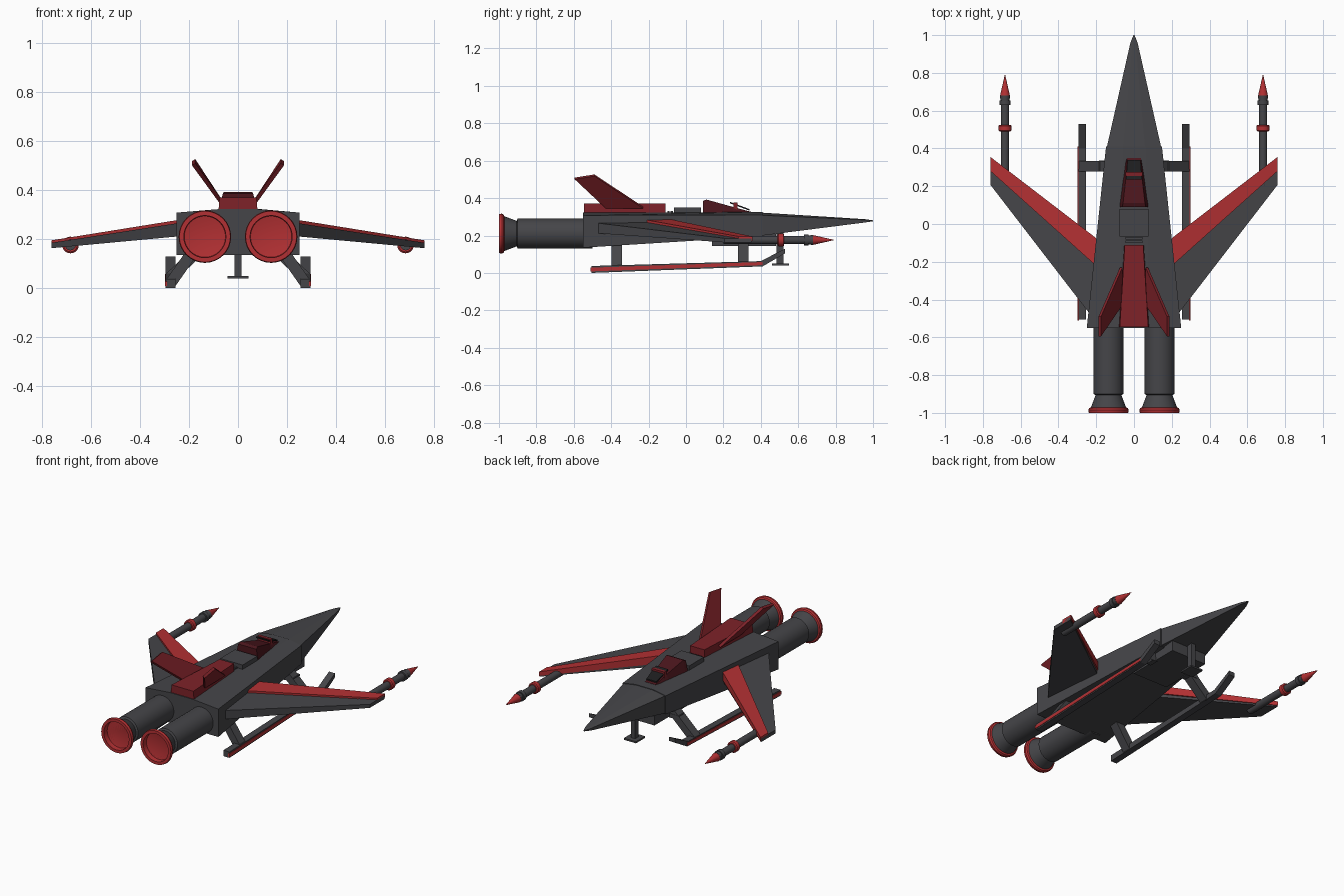
import bpy, bmesh, math
from mathutils import Vector

if "Cube" in bpy.data.objects:
    bpy.data.objects.remove(bpy.data.objects["Cube"])


def material(name, rgb):
    m = bpy.data.materials.new(name)
    m.diffuse_color = (*rgb, 1)
    m.use_nodes = True
    m.node_tree.nodes["Principled BSDF"].inputs["Base Color"].default_value = m.diffuse_color
    return m


DARK = material("dark_grey", (0.06, 0.06, 0.066))
RED = material("red", (0.45, 0.03, 0.033))
DEEP = material("deep_red", (0.21, 0.016, 0.022))
GLASS = material("dark_glass", (0.07, 0.008, 0.012))
BLACK = material("black", (0.012, 0.012, 0.013))


def loft(name, rings, mat, smooth=False):
    """Skin a list of equal-length point rings and cap both ends."""
    bm = bmesh.new()
    rows = [[bm.verts.new(p) for p in r] for r in rings]
    n = len(rows[0])
    for a, b in zip(rows, rows[1:]):
        for i in range(n):
            j = (i + 1) % n
            bm.faces.new((a[i], a[j], b[j], b[i]))
    bm.faces.new(rows[0])
    bm.faces.new(rows[-1][::-1])
    bmesh.ops.recalc_face_normals(bm, faces=bm.faces)
    me = bpy.data.meshes.new(name)
    bm.to_mesh(me)
    bm.free()
    if smooth:
        me.shade_smooth()
        me.set_sharp_from_angle(angle=math.radians(30))
    me.materials.append(mat)
    ob = bpy.data.objects.new(name, me)
    bpy.context.collection.objects.link(ob)
    return ob


def lathe(name, x, z, profile, mat, n=32):
    """Round part along y from (y, radius) pairs."""
    turn = [2 * math.pi * i / n for i in range(n)]
    rings = [[(x + r * math.cos(t), y, z + r * math.sin(t)) for t in turn]
             for y, r in profile]
    return loft(name, rings, mat, True)


def box(name, x0, x1, y0, y1, z0, z1, mat):
    return loft(name, [[(x, y0, z0), (x, y1, z0), (x, y1, z1), (x, y0, z1)]
                       for x in (x0, x1)], mat)


def slab(name, x0, x1, yz, mat):
    """Side profile extruded across x."""
    return loft(name, [[(x, y, z) for y, z in yz] for x in (x0, x1)], mat)


def section(y, w, ridge, z0, z1, z2):
    """Fuselage cross-section with chamfered top."""
    return [(-w, y, z0), (w, y, z0), (w, y, z1), (ridge, y, z2),
            (-ridge, y, z2), (-w, y, z1)]


# Fuselage and nose
loft("fuselage", [section(-0.55, 0.25, 0.08, 0.135, 0.308, 0.322),
                  section(0.41, 0.148, 0.06, 0.195, 0.31, 0.325)], DARK)
loft("nose_cone", [section(0.41, 0.143, 0.058, 0.2, 0.308, 0.322),
                   section(0.96, 0.019, 0.008, 0.27, 0.283, 0.287),
                   section(1.0, 0.003, 0.001, 0.276, 0.28, 0.281)], DARK)
box("belly_plate", -0.12, 0.12, 0.14, 0.48, 0.145, 0.21, DARK)

# Dorsal spine, cover and vents
loft("spine", [[(-w, y, 0.31), (w, y, 0.31), (w * 0.94, y, z), (-w * 0.94, y, z)]
               for y, w, z in ((-0.545, 0.08, 0.37), (-0.11, 0.052, 0.37))], DEEP)
box("rear_deck", -0.077, 0.077, -0.065, 0.08, 0.31, 0.35, DARK)
for i in range(2):
    box("deck_vent", -0.045, 0.045, -0.1 + i * 0.018, -0.088 + i * 0.018,
        0.31, 0.332, DARK)

# Canopy and windscreen
loft("canopy", [[(-w, y, 0.315), (w, y, 0.315), (t, y, z), (-t, y, z)]
                for y, w, t, z in ((0.09, 0.077, 0.062, 0.385),
                                   (0.11, 0.075, 0.058, 0.392),
                                   (0.25, 0.057, 0.042, 0.353),
                                   (0.35, 0.045, 0.036, 0.326))], GLASS)
loft("windscreen", [[(-w, y, z), (w, y, z), (w, y, z + 0.008), (-w, y, z + 0.008)]
                    for y, w, z in ((0.235, 0.042, 0.372),
                                    (0.34, 0.034, 0.333))], BLACK)
box("canopy_band", -0.044, 0.044, 0.255, 0.275, 0.34, 0.377, DEEP)

# Nose gear
box("nose_gear_strut", -0.015, 0.015, 0.485, 0.52, 0.045, 0.22, DARK)
box("nose_gear_foot", -0.042, 0.042, 0.46, 0.55, 0.04, 0.05, DARK)

for s in (-1, 1):
    # Engine with hollow exhaust and red rim
    ex, ez = s * 0.135, 0.21
    lathe("engine", ex, ez, [(-0.5, 0.08), (-0.9, 0.08), (-0.905, 0.068),
                             (-0.98, 0.096), (-0.98, 0.087), (-0.9, 0.064),
                             (-0.72, 0.064)], DARK)
    lathe("exhaust_liner", ex, ez, [(-0.73, 0.063), (-0.74, 0.063)], BLACK)
    lathe("exhaust_rim", ex, ez, [(-0.97, 0.09), (-0.975, 0.102), (-0.985, 0.107),
                                  (-1.0, 0.104), (-1.0, 0.086), (-0.97, 0.084),
                                  (-0.97, 0.09)], RED)

    # Forward-swept wing with raised red leading panel
    def wing(name, root, tip, mat):
        loft(name, [[(s * x, y, z) for y, z in ((y0, z0), (y1, z0), (y1, z1), (y0, z1))]
                    for x, (y0, y1, z0, z1) in ((0.2, root), (0.76, tip))], mat)
    wing("wing", (-0.52, -0.085, 0.215, 0.272), (0.207, 0.35, 0.163, 0.185), DARK)
    wing("wing_leading_panel", (-0.222, -0.075, 0.235, 0.285),
         (0.28, 0.355, 0.17, 0.195), RED)

    # Wing-tip missile
    mx, mz = s * 0.683, 0.176
    lathe("missile_body", mx, mz, [(0.2, 0.022), (0.63, 0.022), (0.63, 0.03),
                                   (0.655, 0.03), (0.655, 0.024), (0.68, 0.027)],
          DARK, 20)
    lathe("missile_band", mx, mz, [(0.49, 0.028), (0.495, 0.034), (0.52, 0.034),
                                   (0.525, 0.028)], RED, 20)
    lathe("missile_tip", mx, mz, [(0.68, 0.026), (0.79, 0.001)], RED, 20)

    # Canted tail fin
    fin = [Vector((s * x, y, z)) for x, y, z in
           ((0.068, -0.43, 0.35), (0.068, -0.23, 0.35),
            (0.181, -0.49, 0.522), (0.181, -0.595, 0.505))]
    off = Vector((s * 0.0065, 0, -0.0045))
    loft("tail_fin", [[p - off for p in fin], [p + off for p in fin]], DEEP)

    # Landing skid with red outer stripe
    slab("skid", s * 0.254, s * 0.295,
         [(-0.505, 0.0), (0.41, 0.035), (0.53, 0.105), (0.53, 0.13),
          (0.4, 0.063), (-0.505, 0.037)], DARK)
    slab("skid_stripe", s * 0.29, s * 0.298,
         [(-0.51, 0.008), (0.41, 0.042), (0.41, 0.058), (-0.51, 0.028)], RED)

    # Skid struts
    for y, z, top in ((-0.37, 0.02, (0.17, 0.17)), (0.305, 0.045, (0.12, 0.19))):
        ends = ((0.275, z), top)
        loft("skid_strut", [[(s * (x + d), y + e, zz + d * 0.8) for d, e in
                             ((-0.018, -0.028), (0.018, -0.028),
                              (0.018, 0.028), (-0.018, 0.028))]
                            for x, zz in ends], DARK)
    box("strut_base", s * 0.11, s * 0.185, 0.278, 0.335, 0.14, 0.165, DARK)
